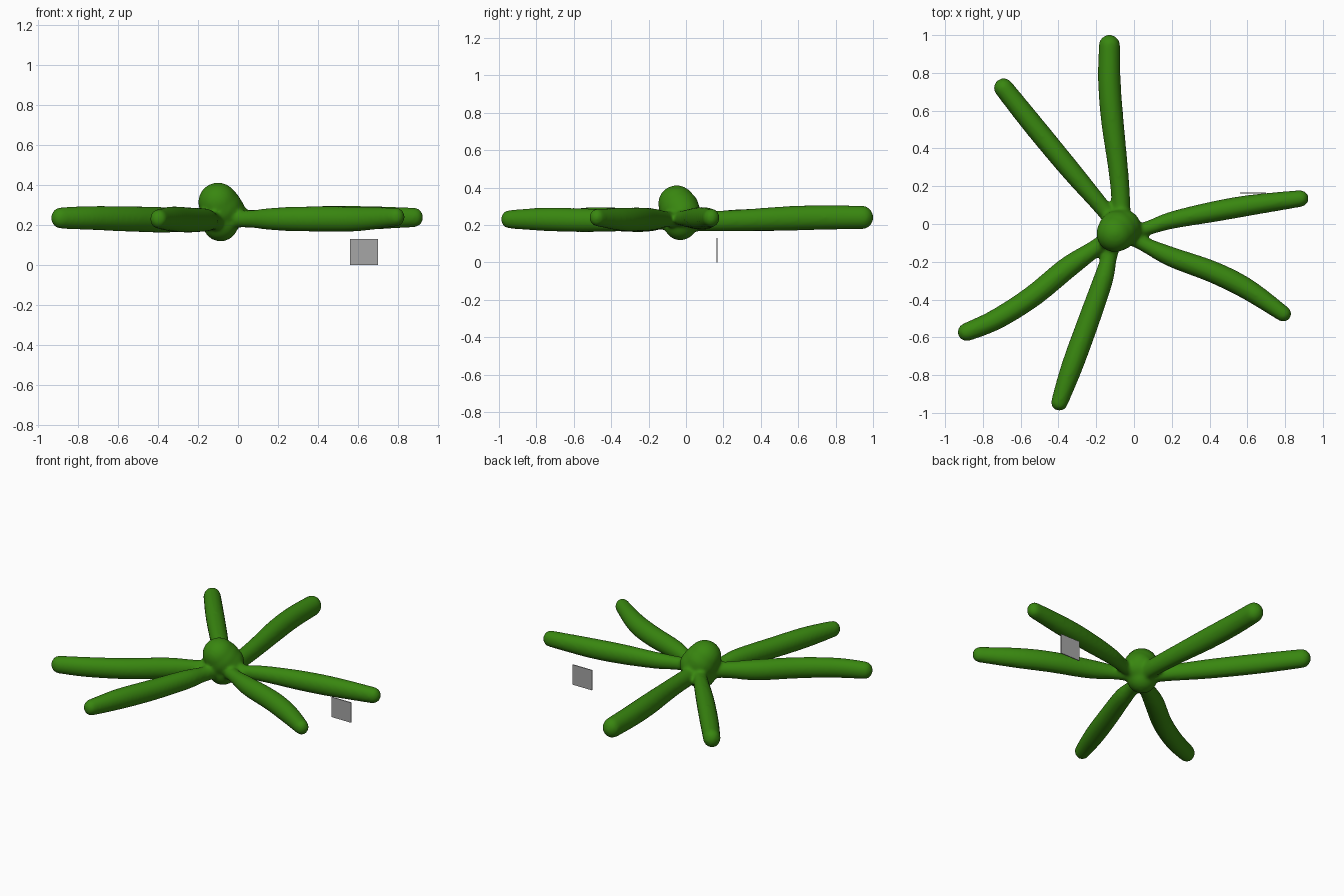
import bpy, bmesh, math
from mathutils import Vector, Matrix

cube = bpy.data.objects.get("Cube")
if cube:
    bpy.data.objects.remove(cube, do_unlink=True)


def make_material(name, rgb):
    mat = bpy.data.materials.new(name)
    mat.use_nodes = True
    mat.diffuse_color = (*rgb, 1)
    node = next(n for n in mat.node_tree.nodes if n.type == 'BSDF_PRINCIPLED')
    node.inputs["Base Color"].default_value = (*rgb, 1)
    return mat


green = make_material("leaf green", (0.04, 0.24, 0.005))
grey = make_material("plate grey", (0.38, 0.38, 0.38))


def make_object(name, bm, mat):
    bmesh.ops.recalc_face_normals(bm, faces=bm.faces)
    mesh = bpy.data.meshes.new(name)
    bm.to_mesh(mesh)
    bm.free()
    mesh.materials.append(mat)
    obj = bpy.data.objects.new(name, mesh)
    bpy.context.collection.objects.link(obj)
    return obj


def spline(a, b, c, d, t):
    return 0.5 * (2 * b + (c - a) * t + (2 * a - 5 * b + 4 * c - d) * t * t
                  + (3 * b - a - 3 * c + d) * t ** 3)


def add_arm(bm, points, sides=20, steps=8):
    """Tube through (x, y, z, radius) points with a rounded tip."""
    pts = [Vector(p) for p in points]
    pts = [pts[0]] + pts + [pts[-1]]
    path = [spline(*pts[i:i + 4], s / steps)
            for i in range(len(pts) - 3) for s in range(steps)]
    last = pts[-1]
    path.append(last)
    # round the tip with a quarter-circle profile
    ahead = (last - pts[-3]).xyz.normalized()
    for k in range(1, 7):
        a = k * math.pi / 13
        p = last.xyz + ahead * last.w * math.sin(a)
        path.append(Vector((*p, last.w * math.cos(a))))
    rings = []
    for i, p in enumerate(path):
        way = (path[min(i + 1, len(path) - 1)] - path[max(i - 1, 0)]).xyz
        side = way.cross(Vector((0, 0, 1))).normalized()
        up = side.cross(way).normalized() * 1.1
        rings.append([bm.verts.new(p.xyz + p.w * (
            side * math.cos(math.tau * j / sides) + up * math.sin(math.tau * j / sides)))
            for j in range(sides)])
    for r, q in zip(rings, rings[1:]):
        for j in range(sides):
            k = (j + 1) % sides
            bm.faces.new((r[j], r[k], q[k], q[j]))
    bm.faces.new(rings[0])
    bm.faces.new(rings[-1])


# Six arms spreading from the hub
arms = [
    [(-.07, 0, .22, .05), (-.07, .13, .22, .05), (-.085, .3, .225, .053),
     (-.115, .55, .235, .06), (-.13, .75, .24, .06), (-.13, .945, .24, .057)],
    [(-.09, -.01, .22, .045), (-.17, .09, .22, .045), (-.34, .29, .225, .054),
     (-.53, .52, .23, .056), (-.69, .72, .235, .052)],
    [(-.04, -.04, .235, .04), (.06, -.025, .235, .037), (.2, .02, .235, .046),
     (.42, .065, .235, .055), (.62, .1, .235, .055), (.88, .135, .238, .045)],
    [(-.04, -.06, .23, .04), (.06, -.11, .23, .04), (.2, -.175, .23, .053),
     (.42, -.255, .23, .058), (.6, -.345, .23, .056), (.79, -.475, .24, .043)],
    [(-.09, -.04, .22, .045), (-.13, -.17, .22, .042), (-.165, -.3, .225, .053),
     (-.25, -.54, .225, .058), (-.33, -.76, .23, .057), (-.395, -.945, .23, .045)],
    [(-.09, -.04, .225, .045), (-.2, -.125, .225, .045), (-.35, -.23, .225, .058),
     (-.54, -.385, .23, .058), (-.73, -.505, .235, .055), (-.885, -.572, .235, .049)],
]
body = bmesh.new()
for arm in arms:
    add_arm(body, arm)

# Hub: leaning dome, broad shoulder and round underside
for centre, radius in [((-.1, -.05, .313), .099), ((-.085, -.035, .285), .107),
                       ((-.06, -.02, .262), .098), ((-.087, -.03, .208), .09)]:
    bmesh.ops.create_uvsphere(body, u_segments=32, v_segments=20, radius=radius,
                              matrix=Matrix.Translation(centre))
creature = make_object("six_armed_body", body, green)

# Fuse the parts and soften the joins
remesh = creature.modifiers.new("fuse", 'REMESH')
remesh.mode = 'VOXEL'
remesh.voxel_size = 0.01
remesh.use_smooth_shade = True
smooth = creature.modifiers.new("soften", 'SMOOTH')
smooth.factor = 0.5
smooth.iterations = 10

# Small upright plate standing on the ground beside one arm
plate = bmesh.new()
bmesh.ops.create_cube(plate, size=1, matrix=Matrix.Translation((.63, .165, .065))
                      @ Matrix.Diagonal((.14, .006, .13, 1)))
make_object("upright_plate", plate, grey)
